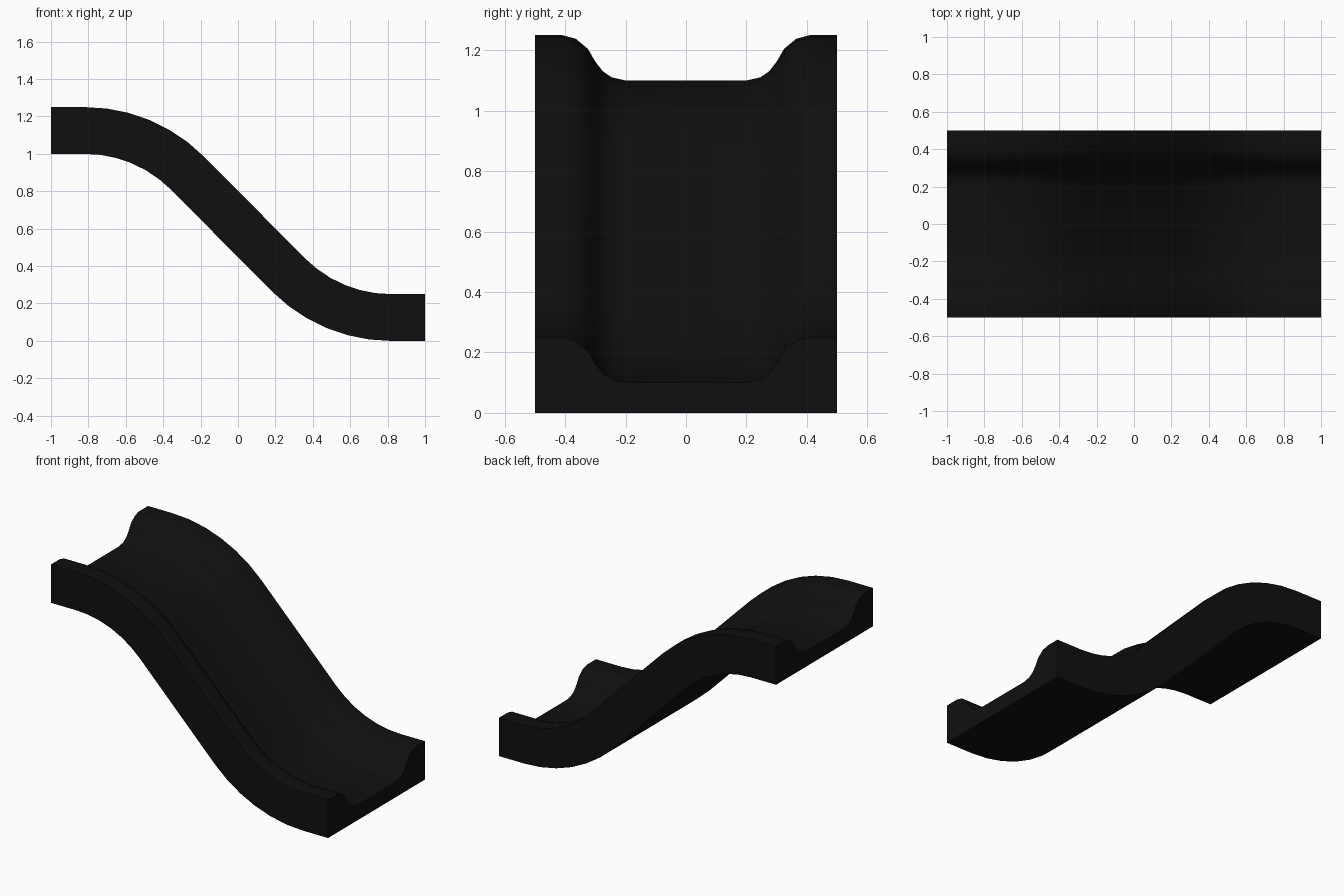
import bpy, bmesh
from math import sin, cos, radians

cube = bpy.data.objects.get("Cube")
if cube:
    bpy.data.objects.remove(cube, do_unlink=True)

# Glossy black plastic
black = bpy.data.materials.new("black")
black.use_nodes = True
color = (0.005, 0.005, 0.005, 1)
black.diffuse_color = color
black.node_tree.nodes["Principled BSDF"].inputs["Base Color"].default_value = color

# Trough section: half of it as (y, height), then mirrored into a closed loop
half = [(0.2, 0.1), (0.245, 0.11), (0.275, 0.13), (0.3, 0.162), (0.325, 0.205),
        (0.365, 0.238), (0.41, 0.25), (0.5, 0.25), (0.5, 0)]
section = half + [(-y, h) for y, h in reversed(half)]

# Underside path as (x, z, slope): level, arc down, straight, arc out, level
thick, radius, steps = 0.25, 0.65, 6
cx, cz = -0.819, 1 - radius
slopes = [radians(45) * i / steps for i in range(steps + 1)]
path = [(-1, 1, 0)]
path += [(cx + radius * sin(a), cz + radius * cos(a), a) for a in slopes]
outer = radius + thick
path += [(-cx - outer * sin(a), outer * (1 - cos(a)), a) for a in reversed(slopes)]
path += [(1, 0, 0)]

# Sweep the section square to the path
bm = bmesh.new()
rings = [[bm.verts.new((x + h * sin(a), y, z + h * cos(a))) for y, h in section]
         for x, z, a in path]
n = len(section)
for r, s in zip(rings, rings[1:]):
    for i in range(n):
        j = (i + 1) % n
        bm.faces.new((r[i], r[j], s[j], s[i]))
bm.faces.new(rings[0])
bm.faces.new(rings[-1])
bmesh.ops.recalc_face_normals(bm, faces=bm.faces)

mesh = bpy.data.meshes.new("slide_chute")
bm.to_mesh(mesh)
bm.free()
mesh.materials.append(black)
chute = bpy.data.objects.new("slide_chute", mesh)
bpy.context.collection.objects.link(chute)

# Smooth curves, sharp outer edges
bpy.ops.object.select_all(action="DESELECT")
chute.select_set(True)
bpy.context.view_layer.objects.active = chute
bpy.ops.object.shade_smooth_by_angle(angle=radians(35))
